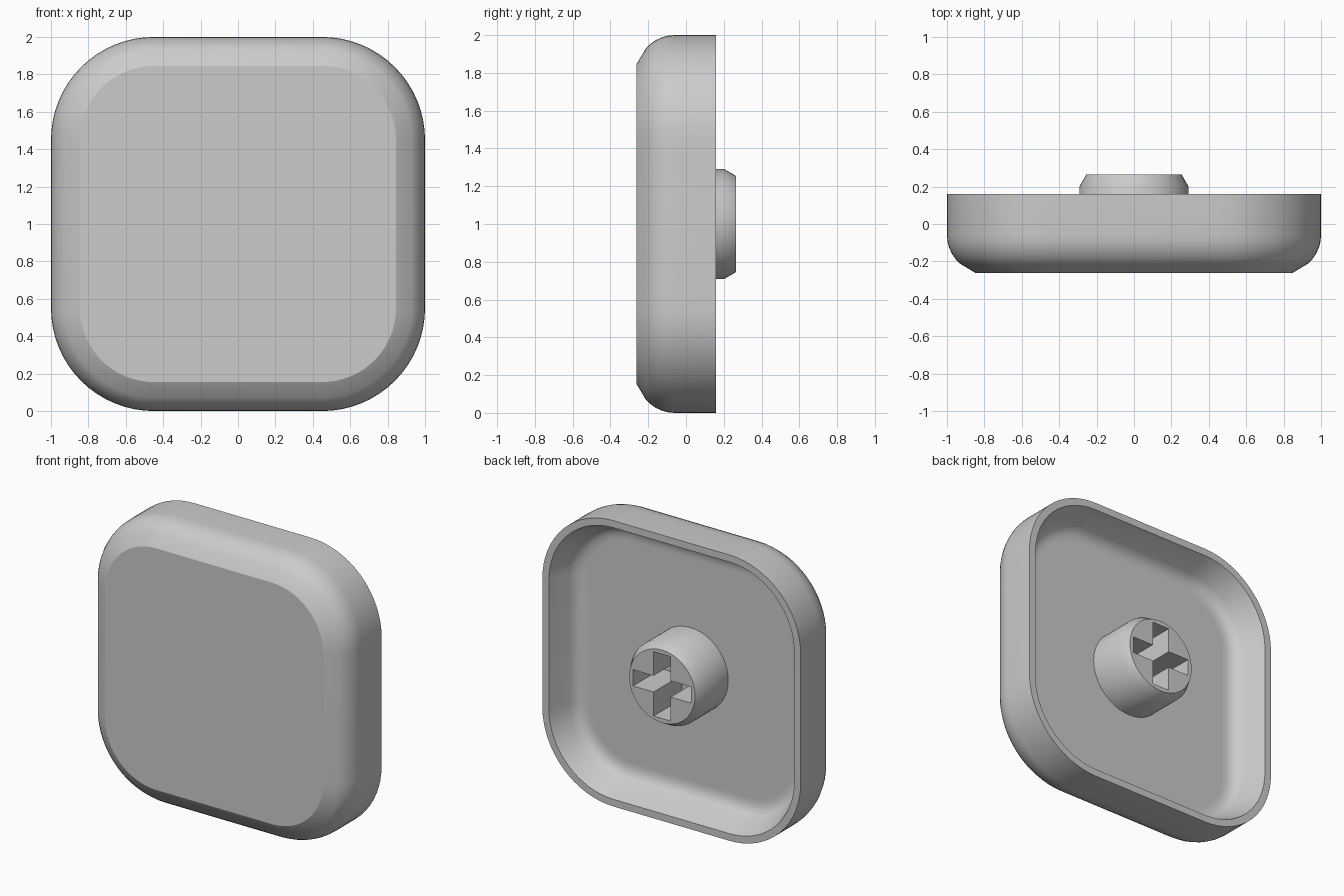
import bpy, bmesh, math

if "Cube" in bpy.data.objects:
    bpy.data.objects.remove(bpy.data.objects["Cube"])

grey = bpy.data.materials.new("plain grey")
grey.use_nodes = True
colour = (0.6, 0.6, 0.6, 1)
grey.diffuse_color = colour
grey.node_tree.nodes["Principled BSDF"].inputs["Base Color"].default_value = colour

MID = 1.0        # height of the centre
CORNER = 0.55    # outer corner radius
STEPS = 16       # segments per corner
FLOOR = -0.05    # depth of the hollow's floor


def rounded_square(inset, y):
    """Ring of points around a rounded square facing the front."""
    pts = []
    for quarter in range(4):
        for i in range(STEPS + 1):
            a = (quarter + i / STEPS) * math.pi / 2
            sx = 1 if quarter in (0, 3) else -1
            sz = 1 if quarter < 2 else -1
            r = CORNER - inset
            c = 1 - CORNER
            pts.append((sx * c + r * math.cos(a), y, MID + sz * c + r * math.sin(a)))
    return pts


def circle(radius, y, n=48):
    return [(radius * math.cos(2 * math.pi * i / n), y,
             MID + radius * math.sin(2 * math.pi * i / n)) for i in range(n)]


def loft(name, rings):
    """Skin a list of rings, closing both ends."""
    bm = bmesh.new()
    loops = [[bm.verts.new(p) for p in ring] for ring in rings]
    n = len(loops[0])
    for a, b in zip(loops, loops[1:]):
        for i in range(n):
            j = (i + 1) % n
            bm.faces.new((a[i], a[j], b[j], b[i]))
    bm.faces.new(loops[0])
    bm.faces.new(loops[-1])
    bmesh.ops.recalc_face_normals(bm, faces=bm.faces)
    mesh = bpy.data.meshes.new(name)
    bm.to_mesh(mesh)
    bm.free()
    mesh.materials.append(grey)
    obj = bpy.data.objects.new(name, mesh)
    bpy.context.collection.objects.link(obj)
    return obj


def smooth(obj, angle):
    bpy.ops.object.select_all(action="DESELECT")
    obj.select_set(True)
    bpy.context.view_layer.objects.active = obj
    bpy.ops.object.shade_smooth_by_angle(angle=math.radians(angle))


# Cap shell: front face, rolled edge, side wall, rim, hollow back
profile = [(0.155, -0.263)]
for deg in (50, 40, 30, 20, 10, 0):
    t = math.radians(deg)
    profile.append((0.2 * (1 - math.cos(t)), -0.06 - 0.2 * math.sin(t)))
profile += [(0, 0.16), (0.05, 0.16), (0.11, 0.01), (0.125, -0.015), (0.15, -0.036),
            (0.18, -0.047), (0.21, FLOOR), (0.23, FLOOR)]
shell = loft("cap_shell", [rounded_square(inset, y) for inset, y in profile])
smooth(shell, 28)

# Round stem with chamfered tip
stem = loft("stem", [circle(r, y) for r, y in
                     ((0.292, FLOOR - 0.03), (0.292, 0.2), (0.255, 0.264))])

# Cross-shaped socket cut into the stem, down to the floor
for half_x, half_z in ((0.225, 0.057), (0.066, 0.225)):
    bpy.ops.mesh.primitive_cube_add(size=2, location=(0, FLOOR + 0.2, MID))
    cutter = bpy.context.object
    cutter.name = "socket_cutter"
    cutter.scale = (half_x, 0.2, half_z)
    cutter.hide_render = True
    bpy.context.view_layer.update()
    cut = stem.modifiers.new("socket", "BOOLEAN")
    cut.operation = "DIFFERENCE"
    cut.solver = "EXACT"
    cut.object = cutter
    bpy.context.view_layer.objects.active = stem
    bpy.ops.object.modifier_apply(modifier=cut.name)
    bpy.data.objects.remove(cutter)
smooth(stem, 40)
